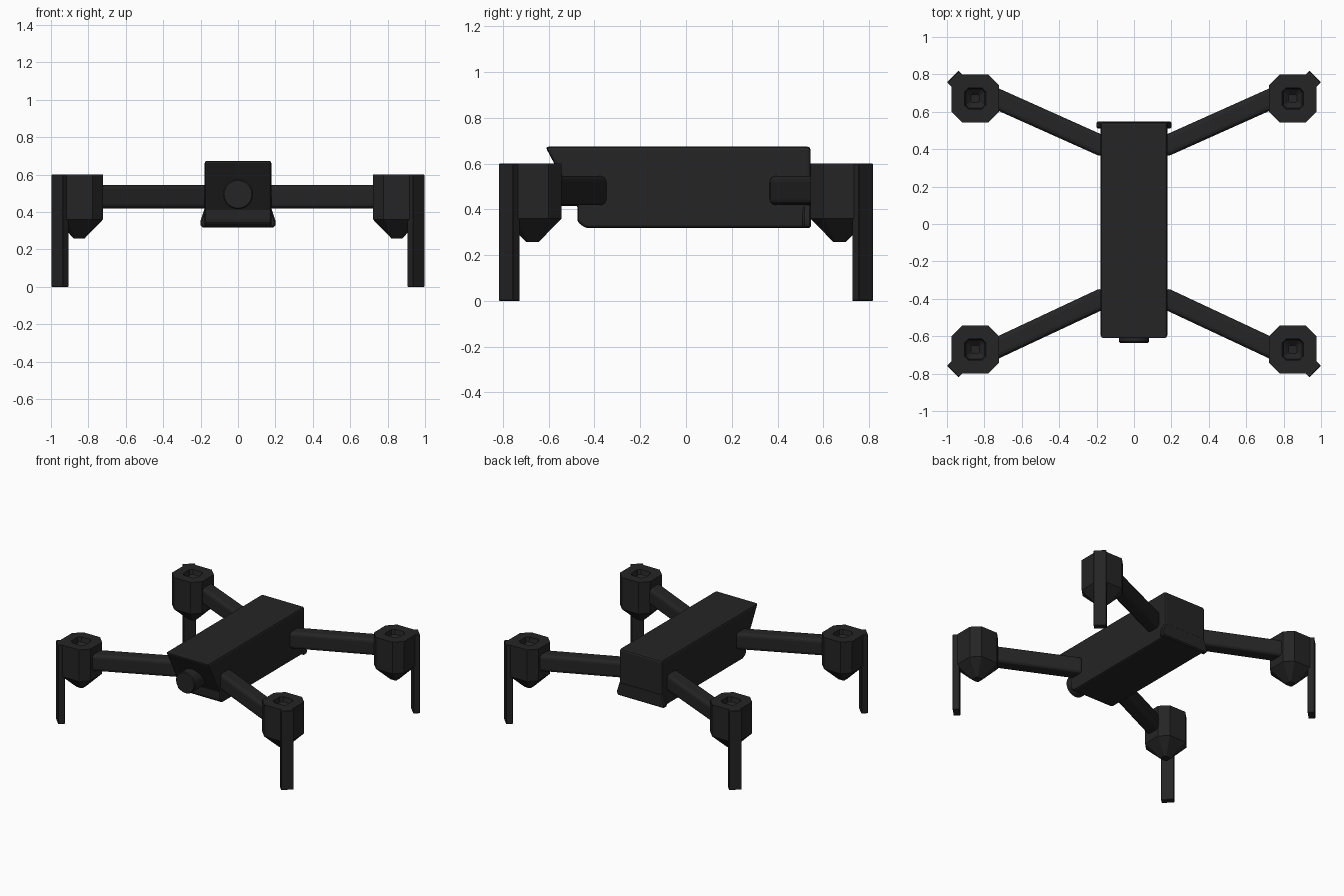
import bpy, bmesh, math
from mathutils import Vector

if "Cube" in bpy.data.objects:
    bpy.data.objects.remove(bpy.data.objects["Cube"])

black = bpy.data.materials.new("matte black")
black.diffuse_color = (0.018, 0.018, 0.018, 1)
black.use_nodes = True
black.node_tree.nodes["Principled BSDF"].inputs["Base Color"].default_value = black.diffuse_color


def loft(name, rings, bevel=0, segments=2):
    """Closed solid through a list of rings with equal point counts."""
    bm = bmesh.new()
    loops = [[bm.verts.new(p) for p in r] for r in rings]
    for a, b in zip(loops, loops[1:]):
        n = len(a)
        for i in range(n):
            bm.faces.new((a[i], a[(i + 1) % n], b[(i + 1) % n], b[i]))
    bm.faces.new(loops[0][::-1])
    bm.faces.new(loops[-1])
    bmesh.ops.recalc_face_normals(bm, faces=bm.faces)
    me = bpy.data.meshes.new(name)
    bm.to_mesh(me)
    bm.free()
    me.materials.append(black)
    ob = bpy.data.objects.new(name, me)
    bpy.context.collection.objects.link(ob)
    if bevel:
        m = ob.modifiers.new("bevel", 'BEVEL')
        m.width, m.segments = bevel, segments
        m.limit_method, m.angle_limit = 'ANGLE', math.radians(30)
    return ob


def octagon(cx, cy, z, h, c):
    """Square of half width h with corners cut by c."""
    k = h - c
    return [(cx + x, cy + y, z) for x, y in
            ((h, -k), (h, k), (k, h), (-k, h), (-h, k), (-h, -k), (-k, -h), (k, -h))]


# Body: side profile (y, z) extruded across x
side = [(-0.615, 0.674), (0.545, 0.674), (0.545, 0.318), (-0.44, 0.318),
        (-0.475, 0.345), (-0.475, 0.41)]
loft("body", [[(x, y, z) for y, z in side] for x in (-0.179, 0.179)], 0.014)

# Flared lip at the lower back of the body
lip = [(-0.177, 0.425), (0.177, 0.425), (0.203, 0.345), (0.197, 0.318),
       (-0.197, 0.318), (-0.203, 0.345)]
loft("rear_lip", [[(x, y, z) for x, z in lip] for y in (0.51, 0.547)], 0.008, 1)

# Camera barrel
loft("camera", [[(0.08 * math.cos(i * math.pi / 16), y, 0.495 + 0.08 * math.sin(i * math.pi / 16))
                 for i in range(32)] for y in (-0.635, -0.44)], 0.006, 1)

for sx, side_name in ((1, "right"), (-1, "left")):
    for sy, end_name in ((1, "back"), (-1, "front")):
        tag = f"{end_name}_{side_name}"
        cx, cy = 0.849 * sx, 0.671 * sy

        # Arm: rounded bar from the body to the motor pod
        a = Vector((0.15 * sx, 0.408 * sy if sy > 0 else -0.39, 0.482))
        b = Vector((0.78 * sx, 0.69 * sy if sy > 0 else -0.685, 0.482))
        across = (b - a).cross(Vector((0, 0, 1))).normalized() * 0.055
        up = Vector((0, 0, 0.063))
        loft("arm_" + tag, [[p + across + up, p - across + up, p - across - up, p + across - up]
                            for p in (a, b)], 0.025, 3)

        # Motor pod: tapered underside, cut corners, funnel in the top
        loft("motor_pod_" + tag, [
            octagon(cx, cy, 0.258, 0.028, 0.010),
            octagon(cx, cy, 0.36, 0.127, 0.057),
            octagon(cx, cy, 0.60, 0.127, 0.057),
            octagon(cx, cy, 0.60, 0.057, 0.020),
            octagon(cx, cy, 0.565, 0.050, 0.015),
            octagon(cx, cy, 0.54, 0.022, 0.006)])

        # Leg: flat post set diagonally on the outer corner
        c = Vector((0.952 * sx, 0.772 * sy, 0))
        out = Vector((sx, sy, 0)).normalized() * 0.023
        wide = Vector((-sx, sy, 0)).normalized() * 0.044
        base = [c + out + wide, c - out + wide, c - out - wide, c + out - wide]
        loft("leg_" + tag, [[p + Vector((0, 0, z)) for p in base] for z in (0, 0.60)], 0.003, 1)
